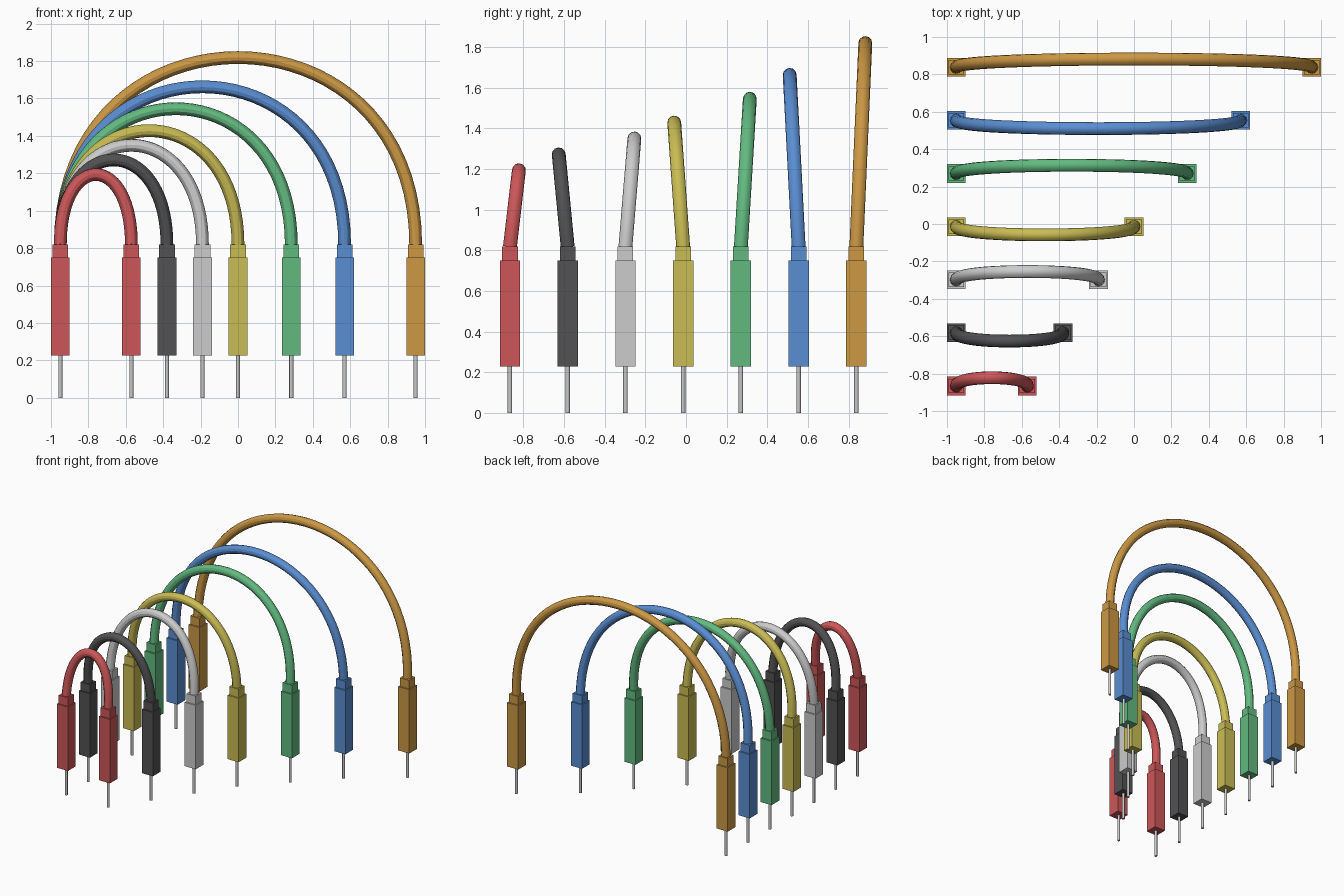
import bpy

if "Cube" in bpy.data.objects:
    bpy.data.objects.remove(bpy.data.objects["Cube"])


def srgb(r, g, b):
    """8-bit display colour to linear RGBA."""
    lin = [((c / 255 + 0.055) / 1.055) ** 2.4 if c > 10 else c / 3295 for c in (r, g, b)]
    return (*lin, 1.0)


def material(name, rgb):
    m = bpy.data.materials.new(name)
    m.diffuse_color = srgb(*rgb)
    m.use_nodes = True
    m.node_tree.nodes["Principled BSDF"].inputs["Base Color"].default_value = m.diffuse_color
    return m


def box(name, x, y, z0, z1, wx, wy, mat):
    bpy.ops.mesh.primitive_cube_add(size=1, location=(x, y, (z0 + z1) / 2))
    o = bpy.context.object
    o.name = name
    o.scale = (wx, wy, z1 - z0)
    bpy.ops.object.transform_apply(location=False, rotation=False, scale=True)
    o.data.materials.append(mat)


def pin(name, x, y, mat):
    bpy.ops.mesh.primitive_cylinder_add(vertices=16, radius=0.011, depth=0.24, location=(x, y, 0.12))
    o = bpy.context.object
    o.name = name
    bpy.ops.object.shade_smooth_by_angle()
    o.data.materials.append(mat)


def wire(name, x0, x1, y, lean, mat):
    """Arched cable: one Bezier span with upright handles, leaning in y."""
    half = (x1 - x0) / 2
    up = (0.22 + 0.823 * half) * 4 / 3      # handle length gives the arch height
    dy = lean * 4 / 3
    cu = bpy.data.curves.new(name, 'CURVE')
    cu.dimensions = '3D'
    cu.resolution_u = 40
    cu.bevel_depth = 0.034
    cu.bevel_resolution = 4
    cu.use_fill_caps = True
    sp = cu.splines.new('BEZIER')
    sp.bezier_points.add(1)
    for p, x, s in zip(sp.bezier_points, (x0, x1), (-1, 1)):
        p.handle_left_type = p.handle_right_type = 'FREE'
        p.co = (x, y, 0.817)
        above = (x, y + dy, 0.817 + up)
        below = (x, y - dy, 0.817 - up)
        p.handle_left, p.handle_right = (below, above) if s < 0 else (above, below)
    o = bpy.data.objects.new(name, cu)
    bpy.context.collection.objects.link(o)
    bpy.ops.object.select_all(action='DESELECT')
    o.select_set(True)
    bpy.context.view_layer.objects.active = o
    bpy.ops.object.convert(target='MESH')
    o = bpy.context.object
    o.name = name
    bpy.ops.object.shade_smooth_by_angle()
    o.data.materials.clear()
    o.data.materials.append(mat)


metal = material("pin_metal", (200, 200, 200))
LEFT = -0.95

# colour, display colour, x of the right-hand plug
cables = [
    ("red", (204, 86, 88), -0.57),
    ("black", (82, 82, 84), -0.38),
    ("white", (204, 204, 204), -0.19),
    ("yellow", (202, 188, 84), 0.0),
    ("green", (98, 186, 128), 0.285),
    ("blue", (90, 142, 210), 0.57),
    ("orange", (204, 152, 68), 0.95),
]

for i, (col, rgb, right) in enumerate(cables):
    mat = material(col + "_plastic", rgb)
    y = -0.866 + 0.284 * i
    wire(col + "_wire", LEFT, right, y, 0.044 if i % 2 == 0 else -0.044, mat)
    # plug at both ends: housing, narrower collar, metal pin
    for side, x in (("left", LEFT), ("right", right)):
        box(f"{col}_plug_{side}", x, y, 0.227, 0.75, 0.1, 0.1, mat)
        box(f"{col}_collar_{side}", x, y, 0.745, 0.819, 0.084, 0.077, mat)
        pin(f"{col}_pin_{side}", x, y, metal)
